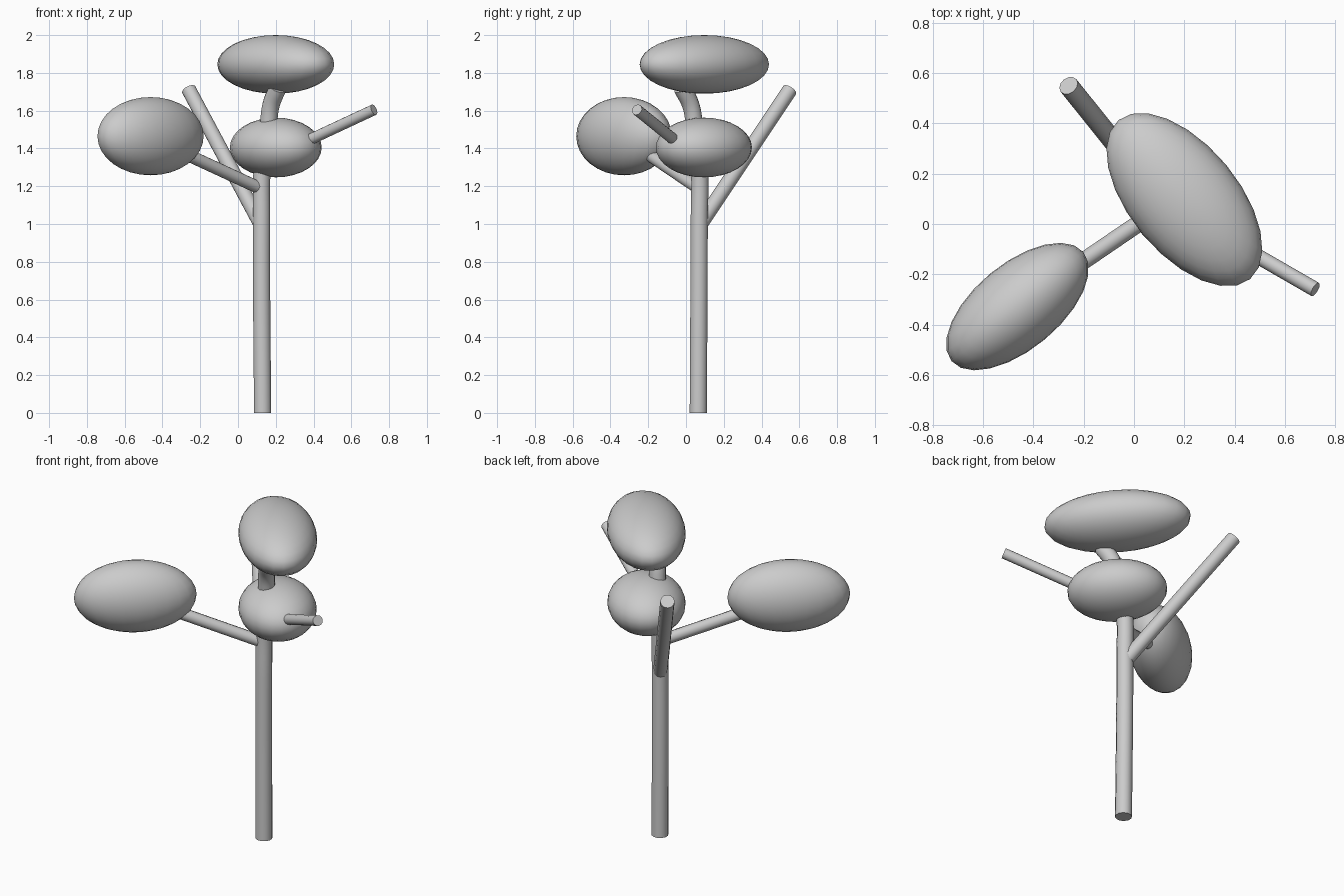
import bpy
from math import radians

cube = bpy.data.objects.get("Cube")
if cube:
    bpy.data.objects.remove(cube, do_unlink=True)


def smooth(obj):
    bpy.ops.object.select_all(action='DESELECT')
    obj.select_set(True)
    bpy.context.view_layer.objects.active = obj
    bpy.ops.object.shade_smooth_by_angle(angle=radians(40))


def tube(name, points, radius):
    """Round, capped tube through the points."""
    curve = bpy.data.curves.new(name, 'CURVE')
    curve.dimensions = '3D'
    curve.bevel_depth = radius
    curve.bevel_resolution = 4
    curve.resolution_u = 6
    curve.use_fill_caps = True
    spline = curve.splines.new('BEZIER')
    spline.bezier_points.add(len(points) - 1)
    for knot, co in zip(spline.bezier_points, points):
        knot.co = co
        knot.handle_left_type = knot.handle_right_type = 'AUTO'
    obj = bpy.data.objects.new(name, curve)
    bpy.context.collection.objects.link(obj)
    bpy.ops.object.select_all(action='DESELECT')
    obj.select_set(True)
    bpy.context.view_layer.objects.active = obj
    bpy.ops.object.convert(target='MESH')
    smooth(bpy.context.object)


def foliage(name, centre, radii, turn):
    """Ellipsoid clump turned about the vertical."""
    bpy.ops.mesh.primitive_uv_sphere_add(
        segments=24, ring_count=16, radius=1, location=centre,
        rotation=(0, 0, radians(turn)))
    obj = bpy.context.object
    obj.name = obj.data.name = name
    obj.scale = radii
    bpy.ops.object.transform_apply(location=False, rotation=False, scale=True)
    smooth(obj)


# Trunk, straight below and bending near the top
tube("trunk", [(0.13, 0.065, 0), (0.125, 0.07, 1.0), (0.13, 0.07, 1.32),
               (0.16, 0.045, 1.52), (0.175, 0.025, 1.63),
               (0.21, -0.02, 1.72)], 0.047)

# Branches
tube("right_branch", [(0.125, 0.075, 1.185), (-0.33, -0.235, 1.395)], 0.034)
tube("left_branch", [(0.13, 0.08, 1.33), (0.72, -0.26, 1.605)], 0.03)
tube("back_branch", [(0.125, 0.07, 0.99), (-0.26, 0.55, 1.71)], 0.04)

# Foliage clumps
foliage("top_foliage", (0.2, 0.097, 1.845), (0.41, 0.216, 0.155), -50.4)
foliage("middle_foliage", (0.2, 0.095, 1.405), (0.278, 0.216, 0.158), -50.4)
foliage("right_foliage", (-0.463, -0.328, 1.465), (0.34, 0.17, 0.207), 39.6)
